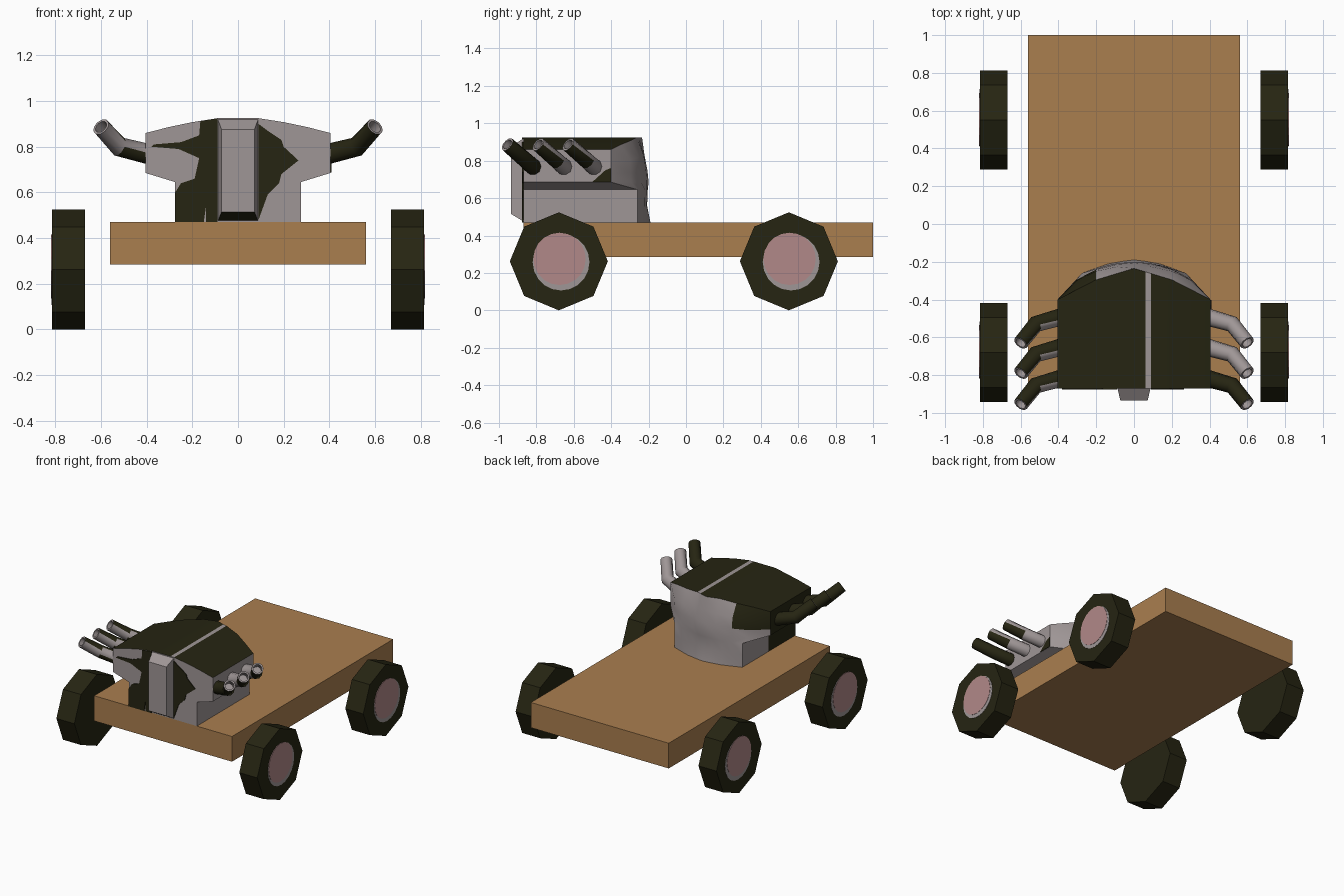
import bpy, bmesh, math
from mathutils import Vector

if "Cube" in bpy.data.objects:
    bpy.data.objects.remove(bpy.data.objects["Cube"])


def material(name, rgb):
    m = bpy.data.materials.new(name)
    m.diffuse_color = (*rgb, 1)
    m.use_nodes = True
    m.node_tree.nodes["Principled BSDF"].inputs["Base Color"].default_value = m.diffuse_color
    return m


WOOD = material("wood", (0.40, 0.21, 0.078))
DARK = material("dark_olive", (0.019, 0.018, 0.006))
GREY = material("metal_grey", (0.345, 0.305, 0.305))
PINK = material("hub_pink", (0.44, 0.25, 0.25))


def finish(name, bm, mats, smooth=None):
    bmesh.ops.recalc_face_normals(bm, faces=bm.faces)
    me = bpy.data.meshes.new(name)
    bm.to_mesh(me)
    bm.free()
    for m in mats:
        me.materials.append(m)
    ob = bpy.data.objects.new(name, me)
    bpy.context.collection.objects.link(ob)
    if smooth:
        bpy.ops.object.select_all(action='DESELECT')
        ob.select_set(True)
        bpy.context.view_layer.objects.active = ob
        bpy.ops.object.shade_smooth_by_angle(angle=math.radians(smooth))
    return ob


def loft(name, a, b, mat):
    """Solid between two matching outlines."""
    bm = bmesh.new()
    va, vb = [bm.verts.new(p) for p in a], [bm.verts.new(p) for p in b]
    bm.faces.new(va)
    bm.faces.new(vb[::-1])
    for i in range(len(a)):
        j = (i + 1) % len(a)
        bm.faces.new((va[i], vb[i], vb[j], va[j]))
    return finish(name, bm, [mat])


def disc(name, x0, x1, y, z, r, n, mat):
    ring = [(y + r * math.sin(2 * math.pi * i / n), z + r * math.cos(2 * math.pi * i / n)) for i in range(n)]
    return loft(name, [(x0, *p) for p in ring], [(x1, *p) for p in ring], mat)


def interp(x, pts):
    for (x0, y0), (x1, y1) in zip(pts, pts[1:]):
        if x <= x1:
            return y0 + (y1 - y0) * (x - x0) / (x1 - x0)
    return pts[-1][1]


# Flat deck
loft("deck", [(x, y, 0.285) for x, y in ((-.56, -.87), (.56, -.87), (.56, 1), (-.56, 1))],
     [(x, y, 0.47) for x, y in ((-.56, -.87), (.56, -.87), (.56, 1), (-.56, 1))], WOOD)

# Octagonal wheels with painted hubs on the outer side
for s, side in ((1, "right"), (-1, "left")):
    for y, end in ((-.68, "front"), (.55, "rear")):
        disc(f"{end}_{side}_wheel", s * .67, s * .816, y, .262, .262, 8, DARK)
        disc(f"{end}_{side}_hub_rim", s * .814, s * .818, y + .012, .258, .152, 20, GREY)
        disc(f"{end}_{side}_hub", s * .816, s * .82, y + .004, .275, .14, 20, PINK)

# Engine block: stepped section with arched top and bulging rear
US = (-1, -.75, -.5, -.222, 0, .148, .222, .5, .75, 1)
ROWS = ((.47, .275), (.56, .275), (.645, .275), (.685, .405), (.73, .405), (.79, .405), (.86, .405))
TOP = ((0, .925), (.09, .925), (.25, .9), (.405, .86))
REAR = ((0, -.19), (.12, -.205), (.275, -.26), (.405, -.4))
REAR_TOP = ((0, -.235), (.2, -.295), (.405, -.4))
BULGE = ((.47, 0), (.58, -.022), (.7, -.008), (.82, -.04), (.93, -.045))
FRONT = -.87
bm = bmesh.new()
grid = {}
for r, (z, w) in enumerate(ROWS):
    for c, u in enumerate(US):
        x = u * w
        zz = z if z <= .685 else .685 + (z - .685) / .175 * (interp(abs(x), TOP) - .685)
        back = interp(abs(x), REAR) + interp(z, BULGE) * (1 - abs(u))
        if r == len(ROWS) - 1:
            back = interp(abs(x), REAR_TOP)
        for l in range(3):
            grid[l, r, c] = bm.verts.new((x, FRONT + (back - FRONT) * l / 2, zz))
NR, NC = len(ROWS) - 1, len(US) - 1


def quad(keys, dark):
    bm.faces.new([grid[k] for k in keys]).material_index = int(dark)


for r in range(NR):
    for c in range(NC):
        for l in (0, 2):
            patch = l == 2 and US[c + 1] <= -.5 and r >= 4
            quad(((l, r, c), (l, r, c + 1), (l, r + 1, c + 1), (l, r + 1, c)), patch)
    for l in range(2):
        for c in (0, NC):
            dark = c == 0 and (r >= 3 or (l == 0 and r < 2))
            quad(((l, r, c), (l + 1, r, c), (l + 1, r + 1, c), (l, r + 1, c)), dark)
for l in range(2):
    for c in range(NC):
        for r in (0, NR):
            # Dark top with one bare stripe
            quad(((l, r, c), (l + 1, r, c), (l + 1, r, c + 1), (l, r, c + 1)), r == NR and US[c] != .148)
bmesh.ops.delete(bm, geom=[v for v in bm.verts if not v.link_faces], context='VERTS')
finish("engine_block", bm, [GREY, DARK], 30)

# Painted patches on the block
left = ((-.09, .47), (-.14, .47), (-.14, .54), (-.15, .47), (-.275, .47), (-.275, .6), (-.25, .64), (-.19, .66),
        (-.17, .75), (-.26, .79), (-.38, .8), (-.37, .81), (-.25, .82), (-.17, .85), (-.165, .912), (-.09, .924))
right = ((.09, .48), (.13, .59), (.18, .64), (.19, .68), (.265, .74), (.2, .8), (.19, .83), (.13, .87), (.09, .9))
for name, pts in (("left_front_patch", left), ("right_front_patch", right)):
    loft(name, [(x, -.876, z) for x, z in pts], [(x, -.868, z) for x, z in pts], DARK)
side = ((-.5, .687), (-.402, .687), (-.402, .76), (-.43, .75))
loft("right_side_patch", [(.402, *p) for p in side], [(.409, *p) for p in side], DARK)

# Front cover: tapered box with dark underside
bm = bmesh.new()
a = [bm.verts.new((x, -.86, z)) for x, z in ((-.09, .47), (.09, .47), (.09, .925), (-.09, .925))]
b = [bm.verts.new((x, -.935, z)) for x, z in ((-.072, .515), (.072, .515), (.072, .875), (-.072, .875))]
bm.faces.new(b)
bm.faces.new(a[::-1])
for i in range(4):
    j = (i + 1) % 4
    bm.faces.new((a[i], a[j], b[j], b[i])).material_index = int(i == 0)
finish("front_cover", bm, [GREY, DARK])


# Bent hollow exhaust pipes, three each side
def pipe(name, s, y, dark_rule, n=10):
    pts = [Vector((s * x, y + dy, z)) for x, dy, z in
           ((.38, .005, .765), (.52, -.035, .80), (.6, -.135, .887))]
    d0, d1 = (pts[1] - pts[0]).normalized(), (pts[2] - pts[1]).normalized()
    stations = [(pts[0], d0, .046), (pts[1], (d0 + d1).normalized(), .044), (pts[2], d1, .04),
                (pts[2], d1, .029), (pts[2] - d1 * .09, d1, .029)]
    bm = bmesh.new()
    rings = []
    for p, d, r in stations:
        e = d.cross(Vector((0, 0, 1))).normalized()
        f = e.cross(d)
        rings.append([bm.verts.new(p + r * (e * math.cos(t) + f * math.sin(t)))
                      for t in (2 * math.pi * i / n for i in range(n))])
    bm.faces.new(rings[0])
    bm.faces.new(rings[-1])
    for k, (ra, rb) in enumerate(zip(rings, rings[1:])):
        for i in range(n):
            j = (i + 1) % n
            f = bm.faces.new((ra[i], ra[j], rb[j], rb[i]))
            mid = (stations[k][0] + stations[k + 1][0]) / 2
            out = (f.calc_center_median() - mid).normalized()
            f.material_index = int(k < 2 and dark_rule(out, k))
    finish(name, bm, [GREY, DARK], 40)


for i, (y, end) in enumerate(((-.82, "front"), (-.655, "middle"), (-.495, "rear"))):
    pipe(f"right_{end}_pipe", 1, y, lambda o, k, i=i: i == 0 or (k == 1 and o.z < .2 and o.y < .75))
    pipe(f"left_{end}_pipe", -1, y, lambda o, k, i=i: o.y > -.2 or (k == 0 and o.z < 0))
